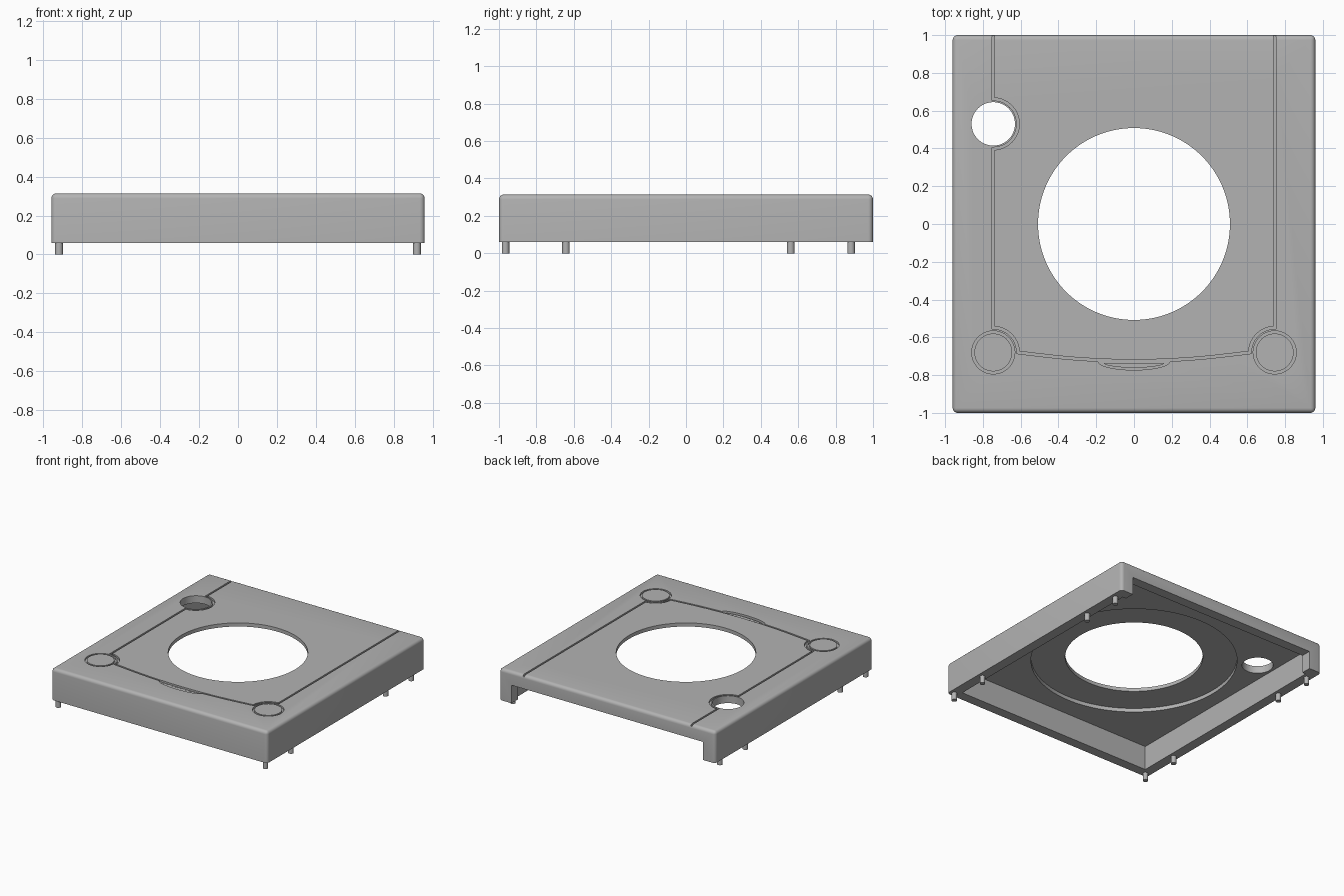
import bpy, bmesh
from math import sin, cos, pi, radians
from mathutils import Vector

cube = bpy.data.objects.get("Cube")
if cube:
    bpy.data.objects.remove(cube, do_unlink=True)

grey = bpy.data.materials.new("plain grey")
grey.use_nodes = True
grey.diffuse_color = (0.45, 0.45, 0.45, 1)
grey.node_tree.nodes["Principled BSDF"].inputs["Base Color"].default_value = (0.45, 0.45, 0.45, 1)

TOP, RIM, CEILING = 0.314, 0.06, 0.255
BUTTON_X, BUTTON_Y, HOLE_Y = 0.745, -0.68, 0.53


def make(name, bm):
    bmesh.ops.recalc_face_normals(bm, faces=bm.faces)
    mesh = bpy.data.meshes.new(name)
    bm.to_mesh(mesh)
    bm.free()
    mesh.materials.append(grey)
    ob = bpy.data.objects.new(name, mesh)
    bpy.context.collection.objects.link(ob)
    return ob


def box(name, x0, x1, y0, y1, z0, z1):
    bm = bmesh.new()
    bmesh.ops.create_cube(bm, size=1)
    for v in bm.verts:
        v.co = ((x0 + x1) / 2 + v.co.x * (x1 - x0),
                (y0 + y1) / 2 + v.co.y * (y1 - y0),
                (z0 + z1) / 2 + v.co.z * (z1 - z0))
    return make(name, bm)


def prism(name, outline, z0, z1):
    """Extrude a flat outline upwards."""
    bm = bmesh.new()
    face = bm.faces.new([bm.verts.new((p[0], p[1], z0)) for p in outline])
    up = bmesh.ops.extrude_face_region(bm, geom=[face])["geom"]
    bmesh.ops.translate(bm, vec=(0, 0, z1 - z0),
                        verts=[g for g in up if isinstance(g, bmesh.types.BMVert)])
    return make(name, bm)


def arc(cx, cy, r, a0, a1, n):
    return [(cx + r * cos(radians(a0 + (a1 - a0) * i / n)),
             cy + r * sin(radians(a0 + (a1 - a0) * i / n))) for i in range(n + 1)]


def disc(name, x, y, r, z0, z1, n=64):
    return prism(name, arc(x, y, r, 0, 360, n)[:-1], z0, z1)


def ribbon(path, width):
    """Outline of a strip of even width along a path."""
    pts = [Vector(p) for p in path]
    left, right = [], []
    for i, p in enumerate(pts):
        a = (p - pts[i - 1]).normalized() if i else (pts[1] - p).normalized()
        b = (pts[i + 1] - p).normalized() if i < len(pts) - 1 else a
        t = (a + b).normalized()
        side = Vector((-t.y, t.x)) * width / 2 / max(t.dot(a), 0.5)
        left.append(p + side)
        right.append(p - side)
    return left + right[::-1]


def apply(ob, mod):
    bpy.context.view_layer.objects.active = ob
    bpy.ops.object.modifier_apply(modifier=mod.name)


def cut(ob, cutter):
    mod = ob.modifiers.new("cut", "BOOLEAN")
    mod.operation, mod.solver, mod.object = "DIFFERENCE", "EXACT", cutter
    apply(ob, mod)
    bpy.data.objects.remove(cutter, do_unlink=True)


# Shell with rounded top and upright edges
shell = box("lid_shell", -0.96, 0.96, -1, 1, RIM, TOP)
bm = bmesh.new()
bm.from_mesh(shell.data)
edges = [e for e in bm.edges if max(v.co.z for v in e.verts) > RIM + 0.1]
bmesh.ops.bevel(bm, geom=edges, offset=0.026, segments=5, profile=0.5, affect="EDGES")
bm.to_mesh(shell.data)
bm.free()

# Hollow underside and the wide opening in the back wall
cut(shell, box("hollow", -0.88, 0.88, -0.92, 0.92, -0.1, CEILING))
cut(shell, box("back_opening", -0.85, 0.85, 0.85, 1.1, -0.1, 0.205))

# Large opening with its stepped recess below, and the small round hole
cut(shell, disc("step", 0, 0, 0.76, 0.1, 0.285, 128))
cut(shell, disc("large_opening", 0, 0, 0.508, 0, 1, 128))
cut(shell, disc("small_hole", -BUTTON_X, HOLE_Y, 0.115, 0, 1))

# Panel seam: down one side, round the corners, across the front, up again
corner = arc(-BUTTON_X, BUTTON_Y, 0.131, 90, 0, 14)
front = [(x / 10, -0.725 + 0.125 * (x / 10) ** 2) for x in range(-5, 6)]
around_hole = arc(-BUTTON_X, HOLE_Y, 0.131, 90, -90, 28)
seam = ([(-BUTTON_X, 1.1)] + around_hole + corner + front
        + [(-x, y) for x, y in reversed(corner)] + [(BUTTON_X, 1.1)])
cut(shell, prism("seam", ribbon(seam, 0.014), TOP - 0.014, TOP + 0.1))

# Ring grooves that leave the two round buttons
for x in (-BUTTON_X, BUTTON_X):
    cut(shell, disc("button_well", x, BUTTON_Y, 0.114, TOP - 0.014, TOP + 0.1))

# Finger notch at the middle of the front seam
notch = [(0.19 * cos(pi * i / 24), -0.727 - 0.046 * sin(pi * i / 24)) for i in range(25)]
cut(shell, prism("notch", notch, TOP - 0.02, TOP + 0.1))
lip = [(0.16 * cos(pi * i / 24), -0.735 - 0.026 * sin(pi * i / 24)) for i in range(25)]
parts = [shell, prism("notch_step", lip, TOP - 0.025, TOP - 0.01)]

# Buttons and locating pegs, on both sides
for side, s in (("right", -1), ("left", 1)):
    parts.append(disc(side + "_button", s * BUTTON_X, BUTTON_Y, 0.1, TOP - 0.02, TOP))
    for i, y in enumerate((-0.965, -0.642, 0.56, 0.883)):
        parts.append(disc(f"{side}_peg_{i + 1}", s * 0.92, y, 0.02, 0, RIM + 0.01, 24))

# Smooth the curves, keep the edges sharp
bpy.ops.object.select_all(action="DESELECT")
for ob in parts:
    ob.select_set(True)
bpy.context.view_layer.objects.active = shell
bpy.ops.object.shade_smooth_by_angle(angle=radians(30))
